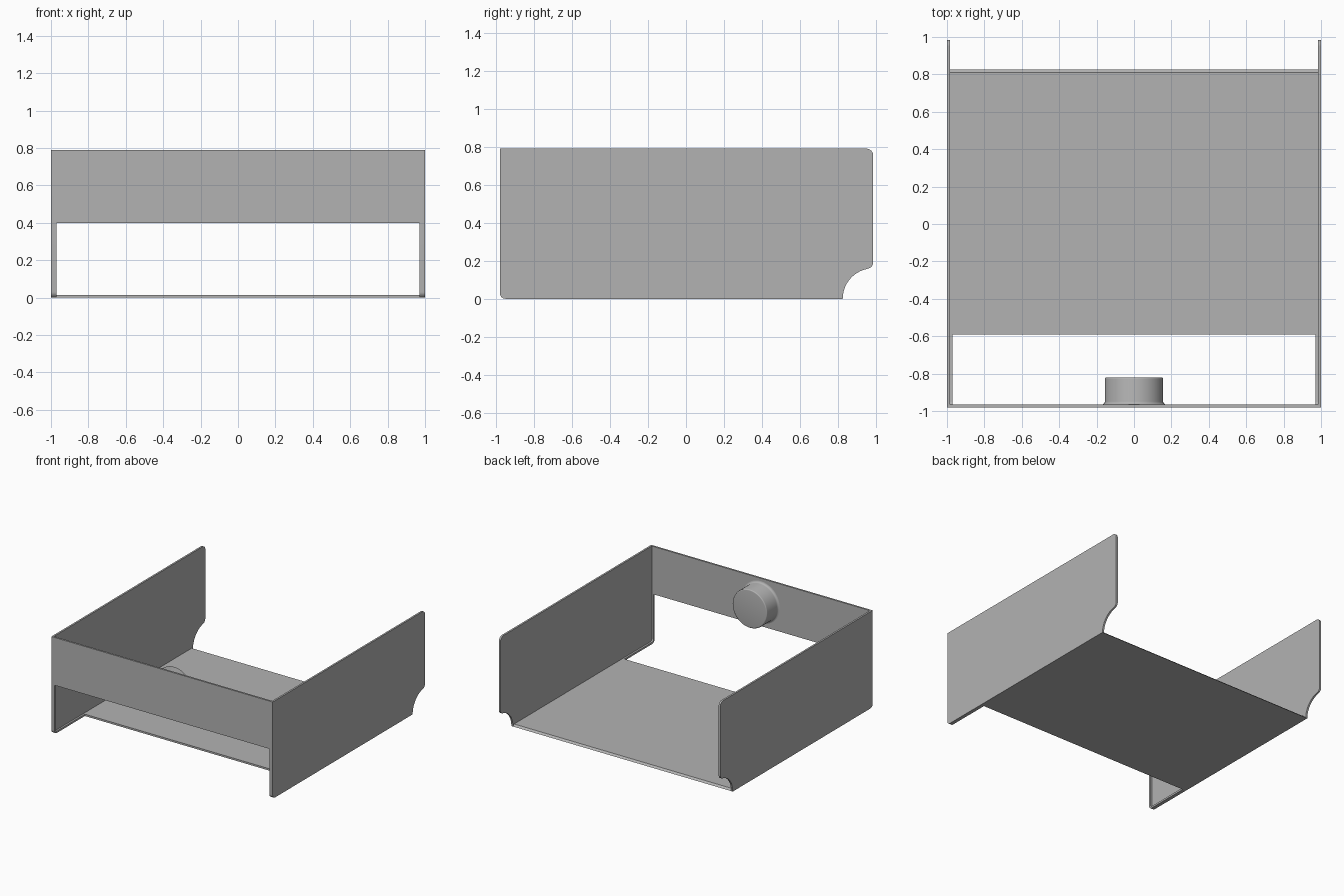
import bpy, bmesh, math
from mathutils import Matrix

if "Cube" in bpy.data.objects:
    bpy.data.objects.remove(bpy.data.objects["Cube"])

T = 0.015          # sheet thickness
LIP = 0.03         # lip width around the front opening
Y0, Y1, TOP = -0.98, 0.985, 0.79

metal = bpy.data.materials.new("grey metal")
metal.diffuse_color = (0.45, 0.45, 0.45, 1)
metal.use_nodes = True
metal.node_tree.nodes["Principled BSDF"].inputs["Base Color"].default_value = metal.diffuse_color


def finish(name, bm):
    bmesh.ops.recalc_face_normals(bm, faces=bm.faces)
    me = bpy.data.meshes.new(name)
    bm.to_mesh(me)
    bm.free()
    ob = bpy.data.objects.new(name, me)
    bpy.context.collection.objects.link(ob)
    me.materials.append(metal)
    bpy.context.view_layer.objects.active = ob
    ob.select_set(True)
    bpy.ops.object.shade_smooth_by_angle(angle=math.radians(30))
    ob.select_set(False)
    return ob


def arc(cy, cz, r, a0, a1, n=8):
    return [(cy + r * math.cos(math.radians(a0 + (a1 - a0) * i / n)),
             cz + r * math.sin(math.radians(a0 + (a1 - a0) * i / n))) for i in range(n + 1)]


def extrude_x(name, profile, x0, x1):
    """Extrude a closed (y, z) profile from x0 to x1."""
    bm = bmesh.new()
    face = bm.faces.new([bm.verts.new((x0, y, z)) for y, z in profile])
    new = bmesh.ops.extrude_face_region(bm, geom=[face])["geom"]
    bmesh.ops.translate(bm, vec=(x1 - x0, 0, 0),
                        verts=[v for v in new if isinstance(v, bmesh.types.BMVert)])
    return finish(name, bm)


# Side panel outline: rounded front foot, concave rear notch, rounded rear corners
side = ([(Y0, TOP)] + arc(Y0 + LIP, LIP, LIP, 180, 270)
        + arc(Y1, 0, 0.16, 180, 110, 12)
        + arc(Y1 - 0.035, 0.192, 0.035, -60, 0, 6)
        + arc(Y1 - 0.035, TOP - 0.035, 0.035, 0, 90))

# Bent lip running down the front edge and back along the bottom of each side
lip = ([(Y0, 0.4)] + arc(Y0 + LIP, LIP, LIP, 180, 270) + [(-0.59, 0), (-0.59, T)]
       + arc(Y0 + LIP, LIP, LIP - T, 270, 180) + [(Y0 + T, 0.4)])

for s, label in ((-1, "left"), (1, "right")):
    extrude_x(label + "_side", side, s * (1 - T), s)
    extrude_x(label + "_lip", lip, s * (1 - LIP), s * (1 - T))

# Floor with a sloped rear edge
extrude_x("floor", [(-0.59, 0), (0.825, 0), (0.81, T), (-0.59, T)], -1 + T, 1 - T)

# Front panel above the opening
extrude_x("front_panel", [(Y0, 0.4), (Y0 + T, 0.4), (Y0 + T, TOP), (Y0, TOP)], -1 + T, 1 - T)

# Round boss on the inside of the front panel: flared base, softened end
base = Y0 + T
outline = ([(0.172, base - 0.004), (0.172, base)] + arc(0.172, base + 0.016, 0.016, 270, 180, 4)
           + arc(0.148, -0.828, 0.008, 0, 90, 4))
bm = bmesh.new()
N = 64
rings = [[bm.verts.new((r * math.cos(2 * math.pi * i / N), y, 0.595 + r * math.sin(2 * math.pi * i / N)))
          for i in range(N)] for r, y in outline]
for a, b in zip(rings, rings[1:]):
    for i in range(N):
        j = (i + 1) % N
        bm.faces.new((a[i], a[j], b[j], b[i]))
bm.faces.new(rings[0])
bm.faces.new(rings[-1])
finish("boss", bm)
